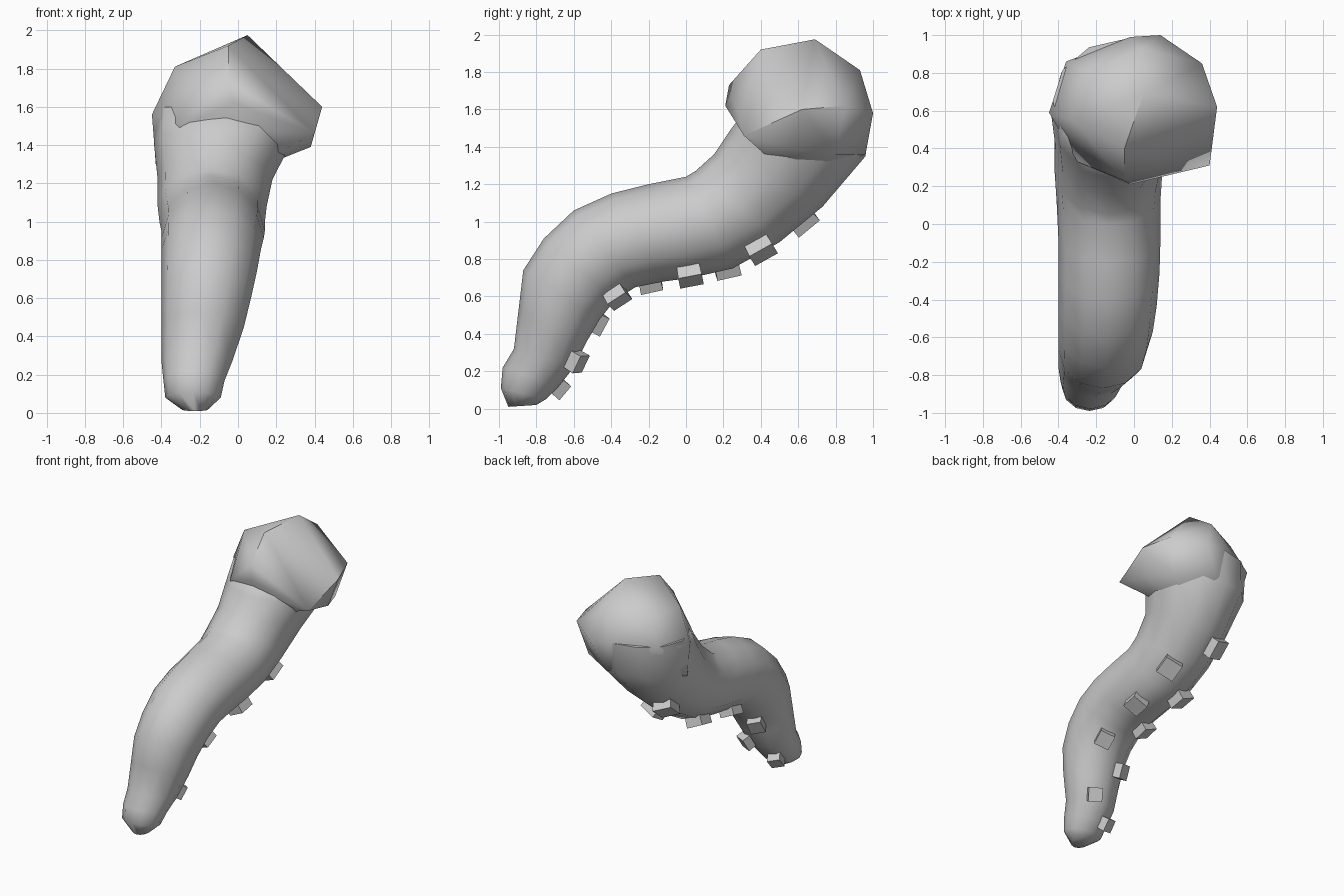
import bpy, bmesh, math
from mathutils import Vector, Matrix

if "Cube" in bpy.data.objects:
    bpy.data.objects.remove(bpy.data.objects["Cube"])

SIDES = 12
# limb cross-sections: upper edge (y, z), under edge (y, z), left x, right x
RINGS = [
    (-0.95, 0.01, -0.80, 0.02, -0.29, -0.16),
    (-0.99, 0.11, -0.75, 0.05, -0.38, -0.09),
    (-0.98, 0.22, -0.68, 0.12, -0.39, -0.07),
    (-0.92, 0.32, -0.60, 0.22, -0.40, -0.03),
    (-0.895, 0.53, -0.53, 0.36, -0.40, 0.03),
    (-0.87, 0.74, -0.46, 0.48, -0.40, 0.07),
    (-0.76, 0.91, -0.38, 0.58, -0.40, 0.10),
    (-0.60, 1.06, -0.27, 0.65, -0.40, 0.12),
    (-0.40, 1.15, -0.12, 0.68, -0.40, 0.135),
    (-0.20, 1.20, 0.03, 0.70, -0.40, 0.14),
    (0.00, 1.24, 0.25, 0.75, -0.41, 0.14),
    (0.05, 1.27, 0.50, 0.89, -0.42, 0.15),
    (0.15, 1.36, 0.73, 1.08, -0.42, 0.18),
    (0.23, 1.48, 0.96, 1.35, -0.44, 0.28),
    (0.32, 1.60, 0.98, 1.60, -0.43, 0.34),
]


def surface(s, a):
    """Point on the limb: s = ring number, a = angle from the underside."""
    i = min(int(s), len(RINGS) - 2)
    f = s - i
    ty, tz, by, bz, x0, x1 = [p + (q - p) * f for p, q in zip(RINGS[i], RINGS[i + 1])]
    c = Vector(((x0 + x1) / 2, (ty + by) / 2, (tz + bz) / 2))
    down = Vector((0, (by - ty) / 2, (bz - tz) / 2))
    side = Vector(((x1 - x0) / 2, 0, 0))
    return c + down * math.cos(a) + side * math.sin(a)


def finish(name, bm, angle):
    bmesh.ops.recalc_face_normals(bm, faces=bm.faces)
    me = bpy.data.meshes.new(name)
    bm.to_mesh(me)
    bm.free()
    ob = bpy.data.objects.new(name, me)
    bpy.context.collection.objects.link(ob)
    bpy.ops.object.select_all(action='DESELECT')
    ob.select_set(True)
    bpy.context.view_layer.objects.active = ob
    bpy.ops.object.shade_smooth_by_angle(angle=math.radians(angle))
    return ob


# curved limb, lofted through the rings
bm = bmesh.new()
loops = [[bm.verts.new(surface(i, 2 * math.pi * k / SIDES)) for k in range(SIDES)]
         for i in range(len(RINGS))]
for a, b in zip(loops, loops[1:]):
    for k in range(SIDES):
        n = (k + 1) % SIDES
        bm.faces.new((a[k], a[n], b[n], b[k]))
bm.faces.new(loops[0])
bm.faces.new(loops[-1])
finish("tentacle", bm, 70)

# faceted bulb at the upper end
bm = bmesh.new()
for p in [(0.05, 0.69, 1.975), (-0.05, 0.40, 1.92), (0.44, 0.62, 1.60), (0.40, 0.31, 1.46),
          (-0.02, 0.21, 1.62), (-0.05, 0.23, 1.73), (-0.30, 0.33, 1.50), (-0.33, 0.55, 1.81),
          (-0.45, 0.59, 1.56), (-0.36, 0.86, 1.58), (-0.02, 0.99, 1.60), (0.14, 1.00, 1.58),
          (0.36, 0.85, 1.62), (0.04, 0.93, 1.81), (0.38, 0.58, 1.39), (0.29, 0.80, 1.36),
          (-0.25, 0.80, 1.79), (0.02, 0.96, 1.36), (-0.43, 0.60, 1.30), (-0.1, 0.6, 1.2)]:
    bm.verts.new(p)
bmesh.ops.convex_hull(bm, input=bm.verts)
finish("bulb_end", bm, 60)

# square suckers, staggered along the underside
for n, s in enumerate([2.0, 3.25, 4.8, 6.2, 7.6, 9.0, 9.9, 10.65, 11.6]):
    a = math.radians(26 if n % 2 else -26)
    p = surface(s, a)
    along = (surface(s + 0.1, a) - surface(s - 0.1, a)).normalized()
    out = along.cross(surface(s, a + 0.1) - surface(s, a - 0.1)).normalized()
    if out.dot(p - surface(s, a + math.pi)) < 0:
        out.negate()
    rot = Matrix((out.cross(along), -along, out)).transposed()
    if rot.determinant() < 0:
        rot = Matrix((out.cross(along), along, out)).transposed()
    r = 0.066 + 0.004 * n
    bm = bmesh.new()
    bmesh.ops.create_cone(bm, cap_ends=True, segments=4, radius1=r, radius2=r * 1.05, depth=0.08,
                          matrix=Matrix.Translation(p + out * 0.01) @ rot.to_4x4()
                          @ Matrix.Rotation(math.pi / 4, 4, 'Z'))
    finish(f"sucker_{n + 1}", bm, 30)
